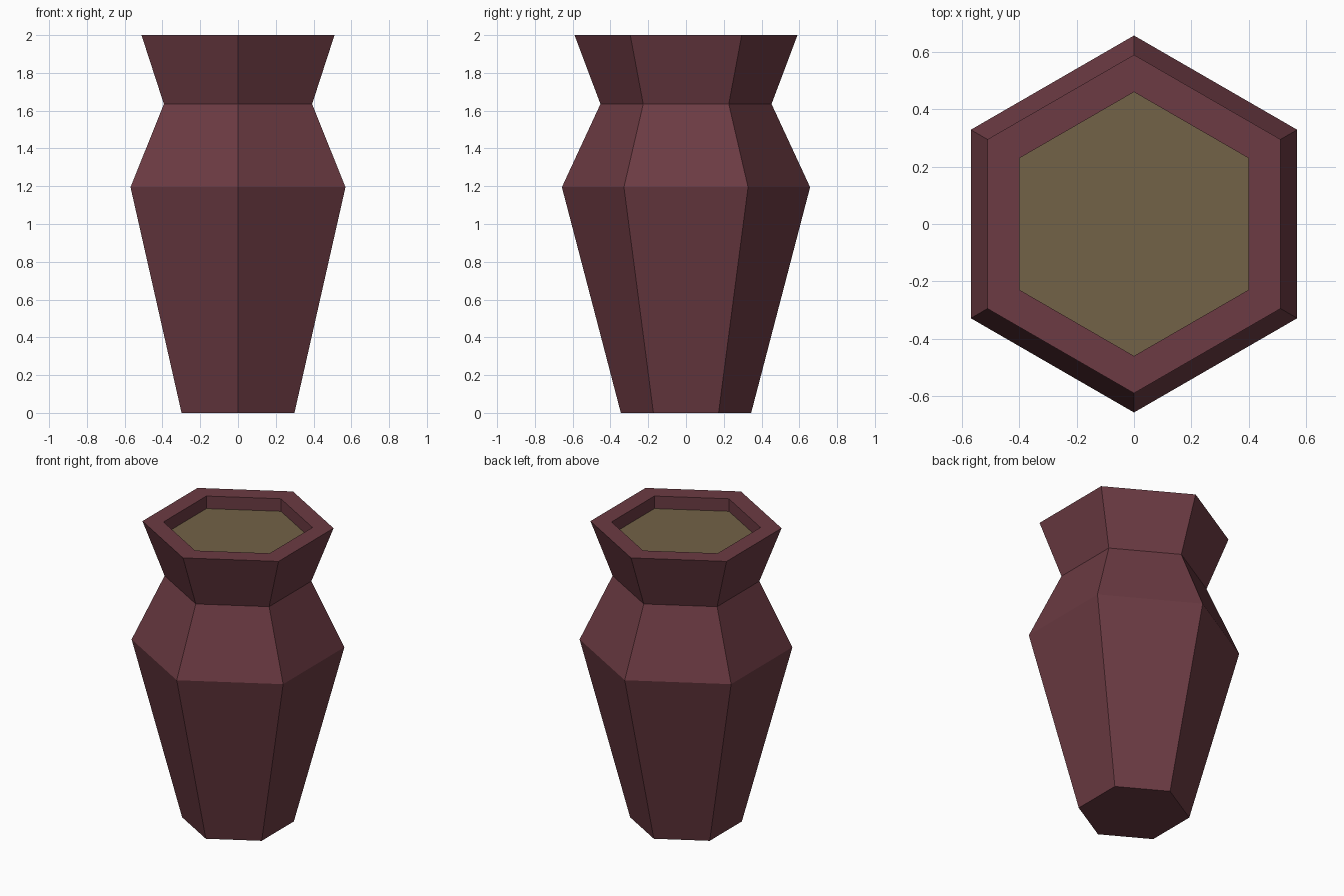
import bpy, bmesh, math

if "Cube" in bpy.data.objects:
    bpy.data.objects.remove(bpy.data.objects["Cube"])


def material(name, srgb):
    m = bpy.data.materials.new(name)
    lin = [((c / 255 + 0.055) / 1.055) ** 2.4 for c in srgb]
    m.diffuse_color = (*lin, 1)
    m.use_nodes = True
    m.node_tree.nodes["Principled BSDF"].inputs["Base Color"].default_value = m.diffuse_color
    return m


clay = material("dark red clay", (108, 59, 67))
soil = material("olive brown filling", (114, 98, 71))


def hex_lathe(name, profile, mat, cap_start, cap_end):
    """Sweep a (radius, height) profile round six corners, with points on the y axis."""
    bm = bmesh.new()
    rings = []
    for r, z in profile:
        rings.append([bm.verts.new((r * math.sin(i * math.pi / 3),
                                    -r * math.cos(i * math.pi / 3), z)) for i in range(6)])
    for a, b in zip(rings, rings[1:]):
        for i in range(6):
            j = (i + 1) % 6
            bm.faces.new((a[i], a[j], b[j], b[i]))
    if cap_start:
        bm.faces.new(rings[0][::-1])
    if cap_end:
        bm.faces.new(rings[-1])
    me = bpy.data.meshes.new(name)
    bm.to_mesh(me)
    bm.free()
    me.materials.append(mat)
    ob = bpy.data.objects.new(name, me)
    bpy.context.collection.objects.link(ob)
    return ob


# Faceted vase: base, shoulder, neck, flared lip, then down the inside of the rim
hex_lathe("vase_body", [(0.345, 0), (0.657, 1.195), (0.453, 1.635), (0.59, 2.0),
                        (0.46, 2.0), (0.46, 1.915)], clay, True, False)

# Flat filling just below the rim
hex_lathe("vase_filling", [(0.46, 1.915)], soil, False, True)
